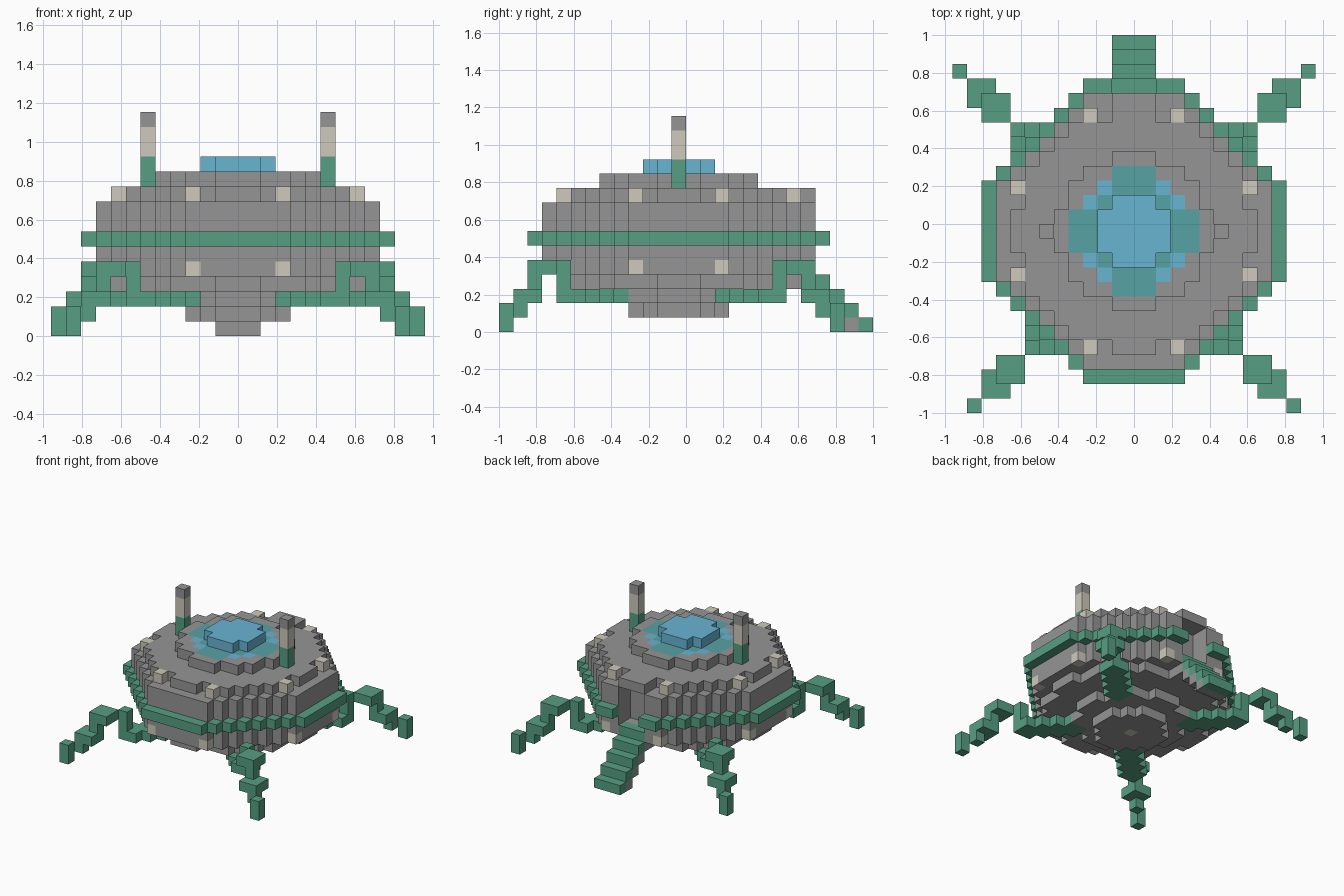
import bpy, bmesh
from mathutils import Vector

if "Cube" in bpy.data.objects:
    bpy.data.objects.remove(bpy.data.objects["Cube"], do_unlink=True)

V = 1 / 13          # edge length of one block
COLOURS = {
    "hull_grey": (0.30, 0.30, 0.30),
    "trim_green": (0.095, 0.345, 0.23),
    "light_beige": (0.62, 0.59, 0.51),
    "glass_blue": (0.14, 0.46, 0.65),
    "glass_teal": (0.095, 0.36, 0.375),
}
mats = []
for name, rgb in COLOURS.items():
    m = bpy.data.materials.new(name)
    m.use_nodes = True
    m.diffuse_color = (*rgb, 1)
    m.node_tree.nodes["Principled BSDF"].inputs["Base Color"].default_value = (*rgb, 1)
    mats.append(m)
GREY, GREEN, BEIGE, BLUE, TEAL = range(len(mats))

cells = {}          # block position -> (part, colour)


def put(part, colour, xs, ys, zs):
    for x in xs:
        for y in ys:
            for z in zs:
                cells[x, y, z] = (part, colour)


def span(a, b):
    return range(min(a, b), max(a, b) + 1)


def layer(part, colour, z, r, inside):
    for x in span(-r, r):
        for y in span(-r, r):
            if inside(abs(x), abs(y)):
                cells[x, y, z] = (part, colour)


def disc(limit):
    return lambda x, y: x * x + y * y <= limit


# Hull: stepped belly, octagonal walls, stepped roof
layer("belly", GREY, 1, 3, disc(11))
put("belly", BEIGE, [0], [0], [1])
layer("belly", GREY, 2, 5, disc(27))
layer("belly", GREY, 3, 8, disc(66))
for z in span(4, 8):
    layer("hull", GREY, z, 9, lambda x, y: x + y <= 12)
layer("roof", GREY, 9, 8, disc(66))
layer("roof", GREY, 10, 5, disc(27))

# Green belt around the hull
layer("belt", GREEN, 6, 10, lambda x, y: x + y <= 13 and (x + y == 13 or max(x, y) == 10))

# Glass ring and raised dome
layer("glass_ring", TEAL, 10, 4, disc(17))
layer("glass_ring", BLUE, 10, 3, lambda x, y: x + y == 5 and max(x, y) == 3)
layer("dome", BLUE, 11, 2, lambda x, y: x + y < 4)

# Small lamps on the roof rim and low on the walls
for sx in (-1, 1):
    for sy in (-1, 1):
        for a, z in ((8, 9), (9, 4)):
            put("lamps", BEIGE, [3 * sx], [a * sy], [z])
            put("lamps", BEIGE, [a * sx], [3 * sy], [z])

# Doorway with canopy and stepped ramp at the back
for x in span(-1, 1):
    for y in span(8, 10):
        for z in span(5, 8):
            cells.pop((x, y, z), None)
put("canopy", GREY, span(-1, 1), [9], [9])
for step in range(5):
    y = 13 - step
    put("ramp", GREEN, span(-1, 1), [y], [step])
    if step:
        put("ramp", GREY, span(-1, 1), [y], [step - 1])


# Legs: beam under the hull, upright, knee, shin and foot
def leg(part, sx, sy):
    off = 1 if sy > 0 else 0        # back legs splay wider and reach less far

    def box(x0, x1, y0, y1, z0, z1):
        put(part, GREEN, span(sx * (x0 + off), sx * (x1 + off)),
            span(sy * (y0 - off), sy * (y1 - off)), span(z0, z1))

    for i in span(3, 6):
        box(i, i + 1, i + 1, i + 2, 2, 2)
    box(7, 7, 8, 8, 3, 4)
    box(8, 9, 9, 10, 4, 4)
    box(9, 9, 10, 10, 3, 3)
    box(9, 10, 10, 11, 2, 2)
    box(10, 10, 11, 11, 1, 1)
    box(11, 11, 12, 12, 0, 1)


for side, sx in (("left", 1), ("right", -1)):
    leg("front_leg_" + side, sx, -1)
    leg("back_leg_" + side, sx, 1)
    # Antenna
    mast = "antenna_" + side
    put(mast, GREEN, [6 * sx], [0], span(10, 11))
    put(mast, BEIGE, [6 * sx], [0], span(12, 13))
    put(mast, GREY, [6 * sx], [0], [14])


# Turn each part's exposed block sides into a mesh
def build(part):
    bm = bmesh.new()
    for pos, (owner, colour) in cells.items():
        if owner != part:
            continue
        centre = Vector((pos[0], pos[1] - 0.5, pos[2] + 0.5))
        for axis in range(3):
            for sign in (-1, 1):
                n = Vector((0, 0, 0))
                n[axis] = sign
                if tuple(int(p + d) for p, d in zip(pos, n)) in cells:
                    continue
                u = Vector((0, 0, 0))
                u[(axis + 1) % 3] = 0.5
                w = n.cross(u)
                mid = centre + n / 2
                corners = (mid - u - w, mid + u - w, mid + u + w, mid - u + w)
                face = bm.faces.new([bm.verts.new(c * V) for c in corners])
                face.material_index = colour
    bmesh.ops.remove_doubles(bm, verts=bm.verts, dist=V / 100)
    mesh = bpy.data.meshes.new(part)
    bm.to_mesh(mesh)
    bm.free()
    for m in mats:
        mesh.materials.append(m)
    bpy.context.collection.objects.link(bpy.data.objects.new(part, mesh))


for part in sorted({owner for owner, _ in cells.values()}):
    build(part)
